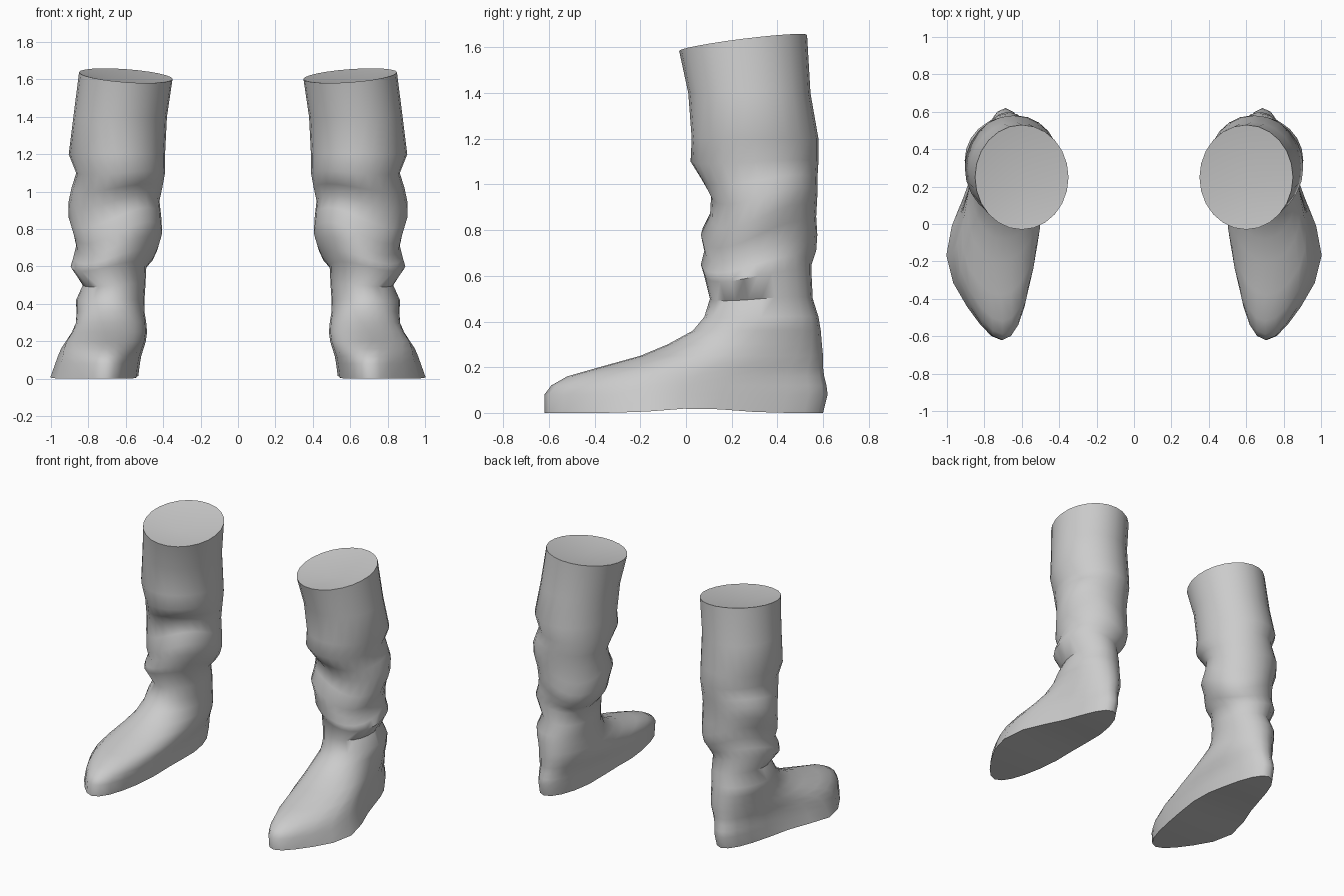
import bpy, bmesh, math

if "Cube" in bpy.data.objects:
    bpy.data.objects.remove(bpy.data.objects["Cube"])

SIDES = 24

# Cross-sections of the boot from sole to rim: height, inner x, outer x, front y, back y
SECTIONS = [
    (0, .52, .86, -.62, .60), (.08, .515, .86, -.62, .62), (.12, .51, .86, -.59, .615),
    (.16, .5, .86, -.52, .605), (.2, .49, .86, -.38, .6), (.25, .485, .86, -.2, .6),
    (.3, .49, .855, -.08, .595), (.36, .5, .86, .03, .59), (.42, .5, .865, .08, .58),
    (.5, .495, .83, .105, .555), (.6, .49, .895, .08, .55), (.65, .45, .88, .065, .55),
    (.71, .425, .865, .08, .57), (.78, .405, .88, .065, .575), (.86, .41, .905, .105, .57),
    (.95, .42, .905, .11, .575), (1.02, .405, .89, .07, .575), (1.1, .39, .865, .02, .58),
    (1.2, .39, .905, .025, .58), (1.4, .38, .88, .01, .545), (1.62, .35, .85, -.03, .53),
]


def bell(v, centre, width):
    return math.exp(-((v - centre) / width) ** 2)


def section_points(z, x_in, x_out, y_front, y_back):
    """Oval ring that flares over the ball of the foot and sags into folds on the leg."""
    flare = max(0, 1 - z / .45)
    sag = .06 * bell(z, .8, .22)
    points = []
    for i in range(SIDES):
        a = math.tau * i / SIDES
        side, along = math.sin(a), -math.cos(a)
        y = (y_front + y_back) / 2 + along * (y_back - y_front) / 2
        ball = flare * bell(y, -.2, .35)
        half = (x_out - x_in) / 2 * (1 + .4 * ball)
        x = (x_in + x_out) / 2 + .085 * ball + side * half
        height = z - sag * math.sin(2 * a)
        if z == 0:                          # raised arch
            height = .02 * bell(y, .05, .2)
        if z > 1.5:                         # slanted rim
            height += .035 * along + .018 * side
        points.append((x, y, height))
    return points


def build_boot(name, side, material):
    bm = bmesh.new()
    rings = [[bm.verts.new((side * x, y, z)) for x, y, z in section_points(*s)]
             for s in SECTIONS]

    # Foot and leg walls
    for low, high in zip(rings, rings[1:]):
        for i in range(SIDES):
            j = (i + 1) % SIDES
            bm.faces.new((low[i], low[j], high[j], high[i]))

    # Sole, filled crosswise
    sole = rings[0]
    for i in range(SIDES // 2):
        corners = [sole[i], sole[i + 1], sole[-i - 1], sole[-i]]
        bm.faces.new(list(dict.fromkeys(corners)))

    # Dished top
    top = rings[-1]
    middle = bm.verts.new((side * .61, .2, 1.58))
    for i in range(SIDES):
        bm.faces.new((top[i], top[(i + 1) % SIDES], middle))

    bmesh.ops.recalc_face_normals(bm, faces=bm.faces)
    mesh = bpy.data.meshes.new(name)
    bm.to_mesh(mesh)
    bm.free()
    mesh.materials.append(material)
    boot = bpy.data.objects.new(name, mesh)
    bpy.context.collection.objects.link(boot)
    return boot


grey = bpy.data.materials.new("plain grey")
grey.use_nodes = True
grey.diffuse_color = (.6, .6, .6, 1)
grey.node_tree.nodes["Principled BSDF"].inputs["Base Color"].default_value = (.6, .6, .6, 1)

# Matching pair of boots
bpy.ops.object.select_all(action="DESELECT")
for name, side in (("left_boot", 1), ("right_boot", -1)):
    boot = build_boot(name, side, grey)
    boot.select_set(True)
    bpy.context.view_layer.objects.active = boot
bpy.ops.object.shade_smooth_by_angle(angle=math.radians(50))
